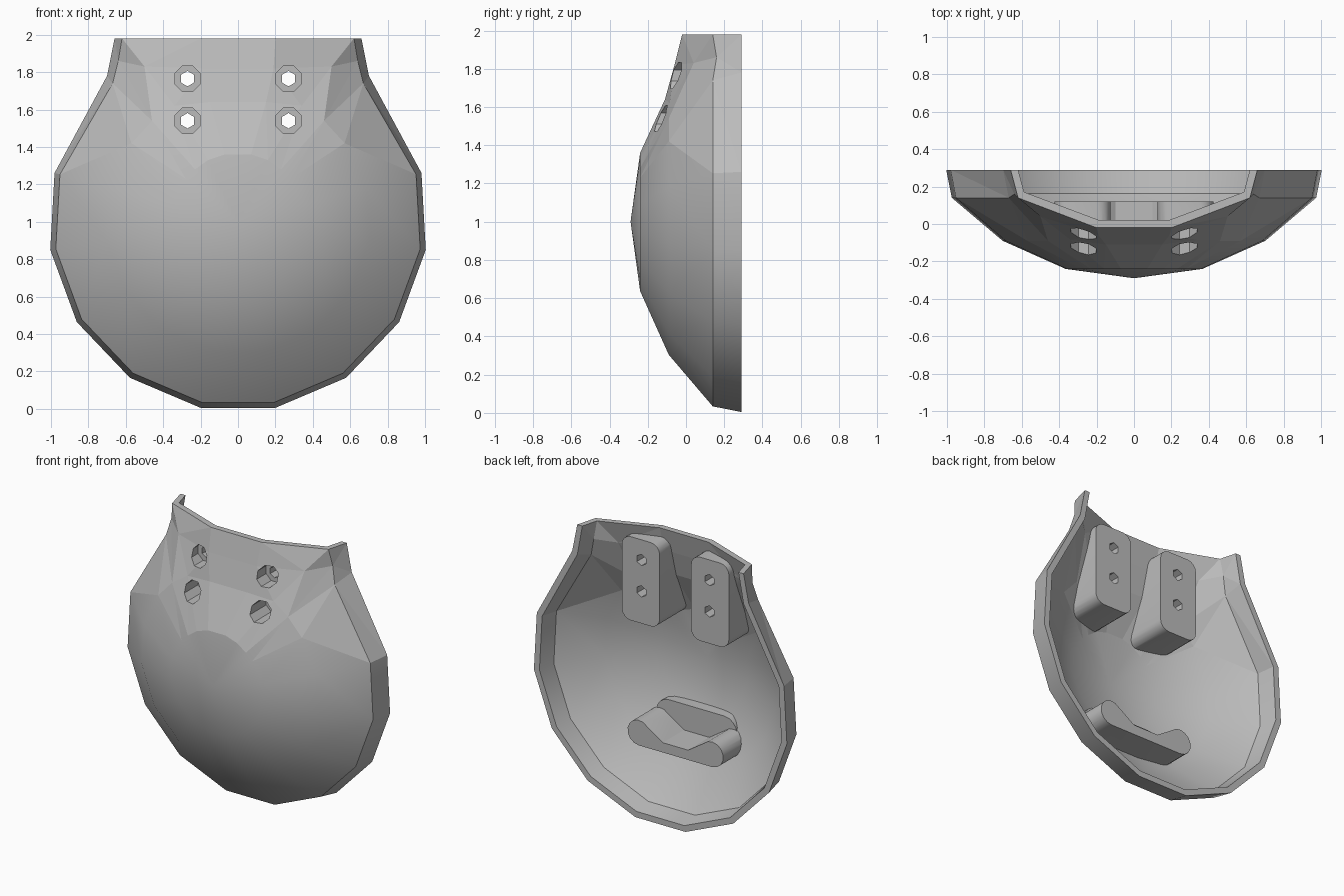
import bpy, bmesh
from math import sin, cos, pi, radians
from mathutils import Vector

cube = bpy.data.objects.get("Cube")
if cube:
    bpy.data.objects.remove(cube, do_unlink=True)

grey = bpy.data.materials.new("plain grey")
grey.use_nodes = True
grey.diffuse_color = (0.5, 0.5, 0.5, 1)
grey.node_tree.nodes["Principled BSDF"].inputs["Base Color"].default_value = (0.5, 0.5, 0.5, 1)

RIM_Y, TOP_Z, WALL, BACK = 0.29, 1.98, 0.045, 0.12


def make_object(name, verts, faces):
    bm = bmesh.new()
    vs = [bm.verts.new(v) for v in verts]
    for f in faces:
        bm.faces.new([vs[i] for i in f])
    bmesh.ops.recalc_face_normals(bm, faces=bm.faces[:])
    bmesh.ops.triangulate(bm, faces=[f for f in bm.faces if len(f.verts) == 4])
    me = bpy.data.meshes.new(name)
    bm.to_mesh(me)
    bm.free()
    me.materials.append(grey)
    ob = bpy.data.objects.new(name, me)
    bpy.context.collection.objects.link(ob)
    return ob


def activate(ob):
    bpy.ops.object.select_all(action='DESELECT')
    ob.select_set(True)
    bpy.context.view_layer.objects.active = ob


def boolean(ob, tool, operation):
    activate(ob)
    mod = ob.modifiers.new("cut", 'BOOLEAN')
    mod.operation, mod.object, mod.solver = operation, tool, 'EXACT'
    bpy.ops.object.modifier_apply(modifier=mod.name)


def prism(name, outlines, y0, y1):
    # solid prisms running along y from outlines in x, z
    verts, faces = [], []
    for line in outlines:
        n, b = len(line), len(verts)
        verts += [(x, y, z) for y in (y0, y1) for x, z in line]
        faces += [range(b, b + n), range(b + n, b + 2 * n)]
        faces += [(b + i, b + (i + 1) % n, b + n + (i + 1) % n, b + n + i) for i in range(n)]
    return make_object(name, verts, faces)


def arc(cx, cz, r, start, end, steps):
    return [(cx + r * cos(radians(start + (end - start) * i / steps)),
             cz + r * sin(radians(start + (end - start) * i / steps))) for i in range(steps + 1)]


def rounded_rect(cx, cz, w, h, r):
    pts = []
    for k, (sx, sz) in enumerate(((1, 1), (-1, 1), (-1, -1), (1, -1))):
        pts += arc(cx + sx * (w / 2 - r), cz + sz * (h / 2 - r), r, 90 * k, 90 * k + 90, 4)
    return pts


# Ribs of the dome on one side, each running from the apex out to the edge
ribs = []
for i in range(5):
    a = radians(-78.7 + 23.4 * i)
    ribs.append([(r * cos(a), 1 + r * sin(a), y)
                 for r, y in ((0.37, -0.24), (0.71, -0.09), (0.985, 0.14), (1.015, RIM_Y))])
ribs += [
    [(0.28, 1.23, -0.24), (0.57, 1.42, -0.09), (0.67, 1.74, 0.14), (0.70, 1.78, RIM_Y)],
    [(0.23, 1.28, -0.24), (0.46, 1.54, -0.09), (0.64, 1.86, 0.16), (0.66, TOP_Z, RIM_Y)],
    [(0.16, 1.33, -0.24), (0.34, 1.62, -0.085), (0.50, 1.83, 0.04), (0.62, TOP_Z, 0.14)],
    [(0.07, 1.36, -0.24), (0.15, 1.64, -0.11), (0.19, 1.82, -0.06), (0.20, TOP_Z, -0.02)],
]
H = len(ribs)
ribs += [[(-x, z, y) for x, z, y in rib] for rib in reversed(ribs)]
N = len(ribs)
outer = [Vector((0, -0.29, 1))]
outer += [Vector((rib[r][0], rib[r][2], max(rib[r][1], 0))) for r in range(4) for rib in ribs]
skin = [(0, 1 + c, 1 + (c + 1) % N) for c in range(N)]
skin += [(1 + r * N + c, 1 + r * N + (c + 1) % N, 1 + (r + 1) * N + (c + 1) % N, 1 + (r + 1) * N + c)
         for r in range(3) for c in range(N)]
EDGE = 1 + 3 * N

# Outward direction at every dome point
bm = bmesh.new()
bvs = [bm.verts.new(v) for v in outer]
for f in skin:
    bm.faces.new([bvs[i] for i in f])
bmesh.ops.recalc_face_normals(bm, faces=bm.faces[:])
bm.normal_update()
sign = -1 if bvs[0].normal.y > 0 else 1
normals = [v.normal * sign for v in bvs]
bm.free()


def inset_dome(depth):
    pts = []
    for i, (p, n) in enumerate(zip(outer, normals)):
        q = p - n * depth
        if i >= EDGE:
            if p.y > RIM_Y - 0.001:
                q.y = RIM_Y
            if p.z > TOP_Z - 0.001:
                q.z = TOP_Z
        pts.append(q)
    return pts


# Thin shell
M = len(outer)
shell_faces = skin + [tuple(i + M for i in f) for f in skin]
for c in range(N):
    a, b = EDGE + c, EDGE + (c + 1) % N
    shell_faces.append((a, b, b + M, a + M))
shell = make_object("shell", outer + inset_dome(WALL), shell_faces)

# Solid helper that trims the inner mounts to the wall
back_cap = [EDGE + c for c in range(N) if c < H - 2 or c >= H + 2]
top_cap = [EDGE + c for c in range(H - 3, H + 3)]
hull = make_object("trim_helper", inset_dome(WALL / 2), skin + [back_cap, top_cap])

# Upper mounting blocks, lower bar and its base
parts = []
for side, sx in (("left", 1), ("right", -1)):
    parts.append(prism(side + "_mounting_block",
                       [rounded_rect(sx * 0.275, 1.61, 0.30, 0.60, 0.07)], -0.6, BACK))
bar = arc(0.29, 0.52, 0.09, -90, 110, 8) + [(0.1, 0.50), (-0.1, 0.50)] + arc(-0.29, 0.52, 0.09, 70, 270, 8)
lower = [prism("lower_bar", [bar], -0.6, BACK),
         prism("lower_bar_base", [rounded_rect(0, 0.56, 0.64, 0.25, 0.1)], -0.6, -0.12)]
for ob in parts + lower:
    boolean(ob, hull, 'INTERSECT')

# Bolt holes with wide recesses at the front
spots = [(x, z) for x in (-0.27, 0.27) for z in (1.54, 1.765)]
recesses = prism("recess_cutter", [arc(x, z, 0.073, 22.5, 337.5, 7) for x, z in spots], -0.7, 0.03)
bolts = prism("bolt_cutter", [arc(x, z, 0.041, 30, 330, 5) for x, z in spots], -0.8, 0.5)
for ob in [shell] + parts:
    boolean(ob, recesses, 'DIFFERENCE')
    boolean(ob, bolts, 'DIFFERENCE')
for helper in (hull, recesses, bolts):
    bpy.data.objects.remove(helper, do_unlink=True)

# Smooth bowl, faceted neck
for ob in [shell] + parts + lower:
    activate(ob)
    bpy.ops.object.shade_smooth_by_angle(angle=radians(30))
for p in shell.data.polygons:
    if p.center.z > 1.38:
        p.use_smooth = False
